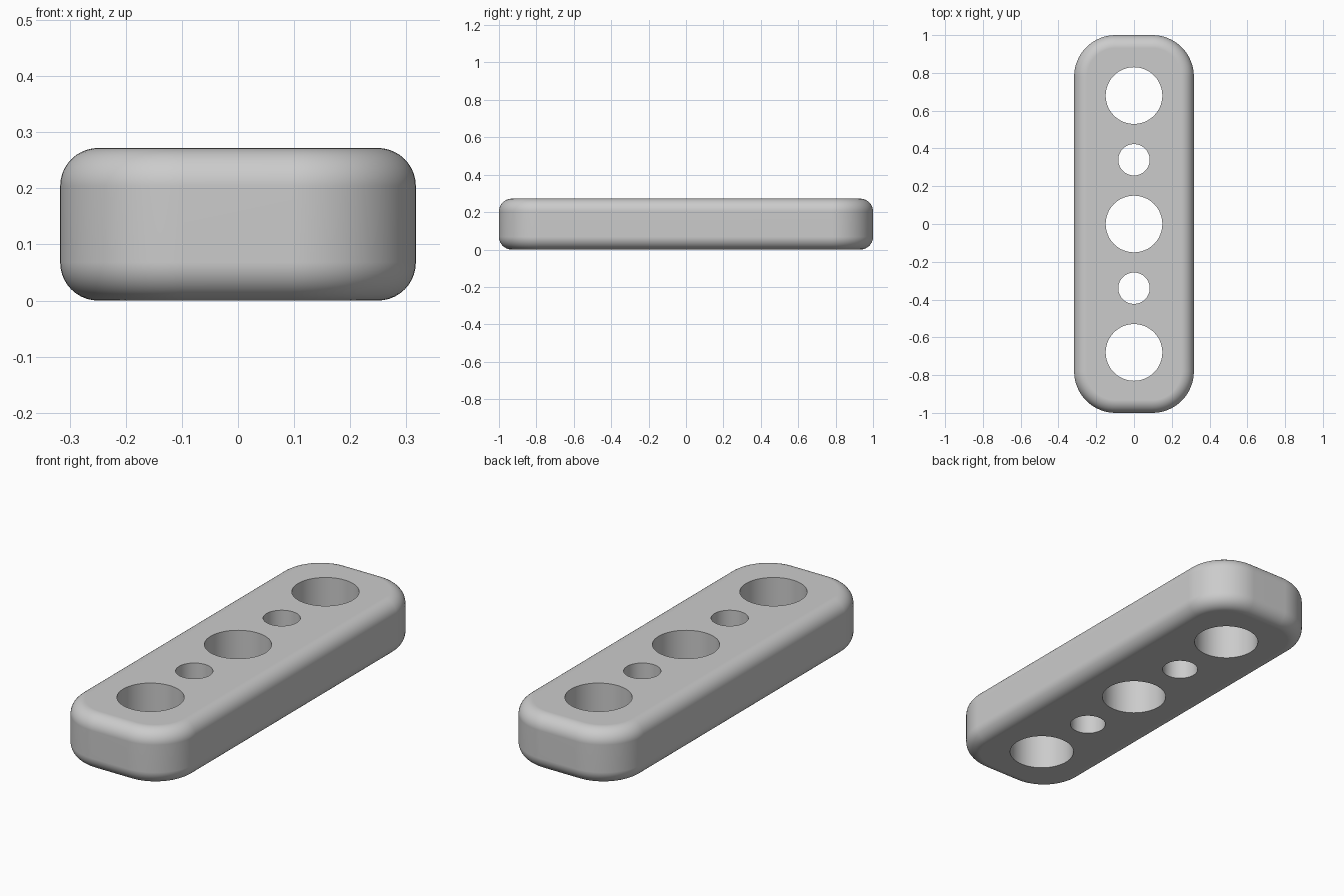
import bpy, bmesh
from math import sin, cos, pi

cube = bpy.data.objects.get("Cube")
if cube:
    bpy.data.objects.remove(cube, do_unlink=True)

HALF_W, HALF_L, HEIGHT = 0.317, 1.0, 0.272
CORNER, EDGE = 0.22, 0.068
CORNER_STEPS, EDGE_STEPS = 16, 10

grey = bpy.data.materials.new("light grey")
grey.use_nodes = True
colour = (0.6, 0.6, 0.6, 1)
grey.diffuse_color = colour
grey.node_tree.nodes["Principled BSDF"].inputs["Base Color"].default_value = colour


def outline(inset):
    """Rounded rectangle, counter-clockwise, shrunk by inset."""
    points = []
    signs = [(1, 1), (-1, 1), (-1, -1), (1, -1)]
    for quarter, (sx, sy) in enumerate(signs):
        for i in range(CORNER_STEPS + 1):
            a = (quarter + i / CORNER_STEPS) * pi / 2
            r = CORNER - inset
            points.append((sx * (HALF_W - CORNER) + r * cos(a),
                           sy * (HALF_L - CORNER) + r * sin(a)))
    return points


# Plate: rounded outlines stacked along a rounded edge profile
arc = [i / EDGE_STEPS * pi / 2 for i in range(EDGE_STEPS + 1)]
lower = [(EDGE * (1 - sin(a)), EDGE * (1 - cos(a))) for a in arc]
profile = lower + [(inset, HEIGHT - z) for inset, z in reversed(lower)]

bm = bmesh.new()
rings = [[bm.verts.new((x, y, z)) for x, y in outline(inset)]
         for inset, z in profile]
for below, above in zip(rings, rings[1:]):
    for i in range(len(below)):
        j = (i + 1) % len(below)
        bm.faces.new((below[i], below[j], above[j], above[i]))
bm.faces.new(rings[-1])
bm.faces.new(rings[0][::-1])
bmesh.ops.recalc_face_normals(bm, faces=bm.faces)
mesh = bpy.data.meshes.new("plate")
bm.to_mesh(mesh)
bm.free()
mesh.materials.append(grey)
plate = bpy.data.objects.new("plate", mesh)
bpy.context.collection.objects.link(plate)

# Through holes: three large, two small
cutters = []
for i in range(-2, 3):
    radius = 0.083 if i % 2 else 0.15
    bpy.ops.mesh.primitive_cylinder_add(vertices=64, radius=radius, depth=1,
                                        location=(0, i * 0.34, HEIGHT / 2))
    cutter = bpy.context.object
    cutter.name = "hole_cutter"
    cutter.hide_render = True
    cutter.data.materials.append(grey)
    cutters.append(cutter)
    cut = plate.modifiers.new("hole", 'BOOLEAN')
    cut.operation = 'DIFFERENCE'
    cut.solver = 'EXACT'
    cut.object = cutter

bpy.ops.object.select_all(action='DESELECT')
bpy.context.view_layer.objects.active = plate
plate.select_set(True)
for name in [m.name for m in plate.modifiers]:
    bpy.ops.object.modifier_apply(modifier=name)
for cutter in cutters:
    bpy.data.objects.remove(cutter, do_unlink=True)

# Smooth rounding, crisp hole rims and flat faces
bpy.ops.object.shade_smooth_by_angle(angle=pi / 6)
weighted = plate.modifiers.new("weighted_normals", 'WEIGHTED_NORMAL')
weighted.keep_sharp = True
